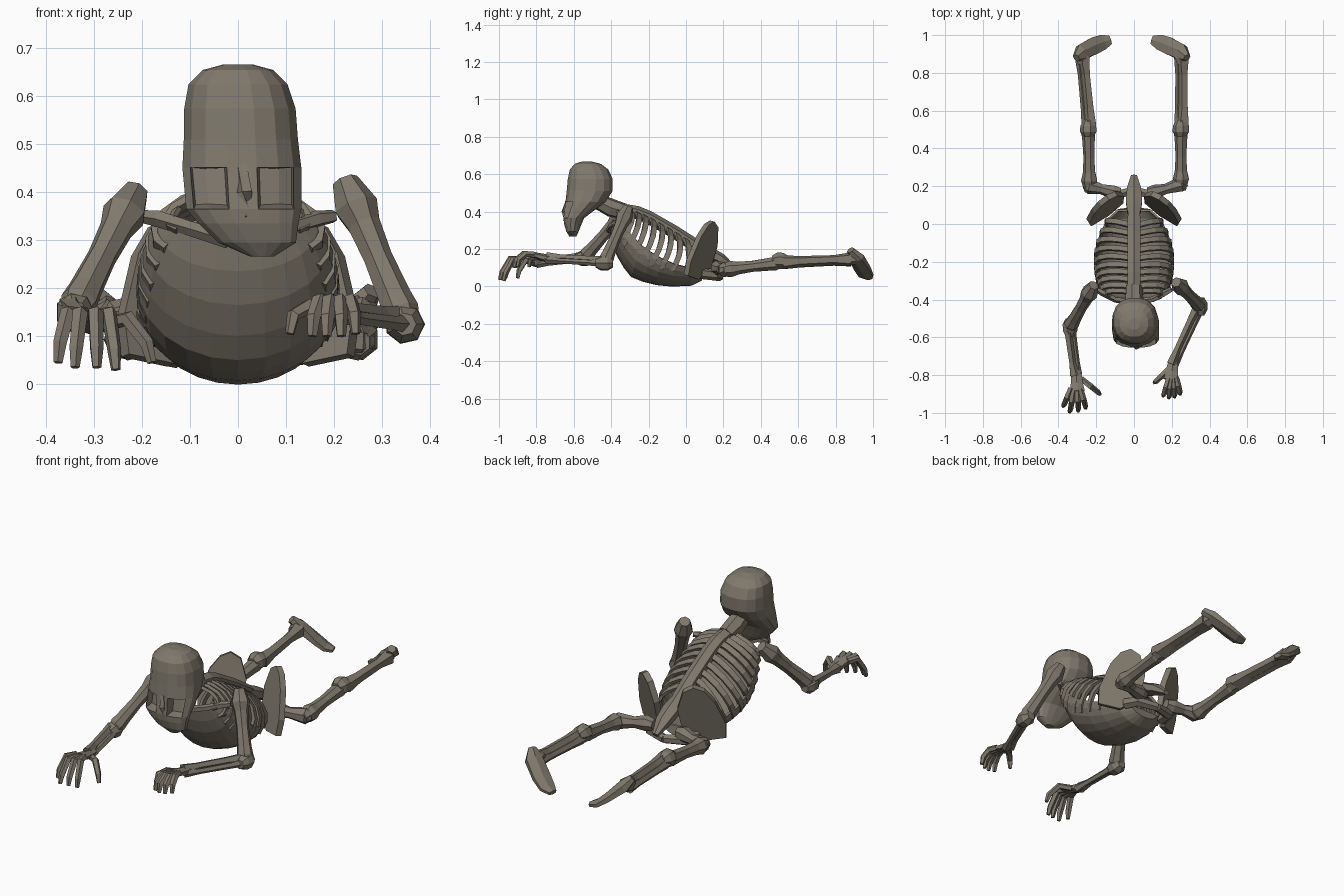
import bpy, bmesh, math
from mathutils import Vector as V

if "Cube" in bpy.data.objects:
    bpy.data.objects.remove(bpy.data.objects["Cube"])

bone_mat = bpy.data.materials.new("aged bone")
bone_mat.diffuse_color = (0.215, 0.19, 0.15, 1)
bone_mat.use_nodes = True
bone_mat.node_tree.nodes["Principled BSDF"].inputs["Base Color"].default_value = bone_mat.diffuse_color


def finish(name, bm, thick=0):
    bmesh.ops.recalc_face_normals(bm, faces=bm.faces)
    me = bpy.data.meshes.new(name)
    bm.to_mesh(me)
    bm.free()
    me.materials.append(bone_mat)
    ob = bpy.data.objects.new(name, me)
    bpy.context.collection.objects.link(ob)
    if thick:
        m = ob.modifiers.new("thickness", "SOLIDIFY")
        m.thickness, m.offset = thick, 0
    return ob


def loft(bm, rings, closed=True, caps=True):
    rows = [[bm.verts.new(p) for p in r] for r in rings]
    n = len(rows[0])
    for a, b in zip(rows, rows[1:]):
        for i in range(n if closed else n - 1):
            j = (i + 1) % n
            bm.faces.new((a[i], a[j], b[j], b[i]))
    if caps:
        bm.faces.new(rows[0])
        bm.faces.new(rows[-1])


def add_tube(bm, pts, radii, n=6, ref=(0, 0, 1)):
    """Faceted tube; each radius is a number or a (sideways, upwards) pair."""
    pts = [V(p) for p in pts]
    rings = []
    for i, p in enumerate(pts):
        t = (pts[min(i + 1, len(pts) - 1)] - pts[max(i - 1, 0)]).normalized()
        side = t.cross(V(ref)).normalized()
        up = side.cross(t)
        r = radii[i]
        rs, ru = r if isinstance(r, tuple) else (r, r)
        rings.append([p + side * rs * math.cos(2 * math.pi * (k + .5) / n)
                      + up * ru * math.sin(2 * math.pi * (k + .5) / n) for k in range(n)])
    loft(bm, rings)


def tube(name, pts, radii, n=6, ref=(0, 0, 1)):
    bm = bmesh.new()
    add_tube(bm, pts, radii, n, ref)
    return finish(name, bm)


def long_bone(name, p, q, r0, r, r1, n=7):
    """Bone with a slim shaft and knobbly ends."""
    p, q = V(p), V(q)
    d = (q - p).normalized()
    ts = (0, .1, .24, .5, .8, .92, 1)
    pts = [p.lerp(q, t) for t in ts]
    pts[0] -= d * r0 * .7
    pts[-1] += d * r1 * .6
    return tube(name, pts, (r0 * .6, r0, r * 1.15, r, r * 1.15, r1, r1 * .6), n)


def twin_bones(name, p, q, r, gap):
    """Two bones side by side, as in forearm and shin."""
    p, q = V(p), V(q)
    side = (q - p).cross(V((0, 0, 1))).normalized()
    bm = bmesh.new()
    for s, k in ((1, 1), (-1, .75)):
        o = side * s * gap + V((0, 0, s * gap * .6))
        pts = [p + o * .7, p.lerp(q, .25) + o, p.lerp(q, .75) + o, q + o * .7]
        add_tube(bm, pts, (r * k * 1.4, r * k, r * k * .9, r * k * 1.4), 5)
    return finish(name, bm)


# ---- skull: z, centre x, centre y, half width, half depth
levels = [(.266, .05, -.605, .025, .018), (.295, .04, -.607, .082, .034), (.335, .022, -.605, .106, .048),
          (.365, .012, -.60, .122, .056), (.452, .008, -.538, .126, .108), (.51, .006, -.515, .121, .125),
          (.575, .004, -.512, .118, .122), (.625, 0, -.518, .105, .105),
          (.655, 0, -.525, .075, .072), (.667, 0, -.53, .03, .03)]


def oval(z, cx, cy, rx, ry, n=16):
    f = lambda c: math.copysign(abs(c) ** .85, c)
    return [V((cx + rx * f(math.sin(2 * math.pi * (k + .5) / n)),
               cy - ry * f(math.cos(2 * math.pi * (k + .5) / n)), z)) for k in range(n)]


bm = bmesh.new()
loft(bm, [oval(*l) for l in levels])
bmesh.ops.recalc_face_normals(bm, faces=bm.faces)
for s in (-1, 1):  # eye sockets
    mid = lambda f: f.calc_center_median()
    eye = [f for f in bm.faces if .38 < mid(f).z < .44 and .03 < s * (mid(f).x - .01) < .105 and mid(f).y < -.585]
    if eye:
        bmesh.ops.inset_region(bm, faces=eye, thickness=.007, depth=0)
        for v in {v for f in eye for v in f.verts}:
            v.co.y += .045
            v.co.z += .004
finish("skull", bm)
tube("nose_ridge", [(.01, -.632, .455), (.014, -.648, .40), (.02, -.645, .35)], (.016, .018, .012), 5)

# ---- spine
tube("neck", [(0, -.33, .40), (0, -.40, .42), (0, -.45, .445), (0, -.50, .47)], (.045, .05, .045, .045), 7)
back = [(-.37, .40), (-.32, .405), (-.26, .395), (-.20, .37), (-.13, .33), (-.06, .29), (.01, .245)]
belly = [(-.40, .30), (-.385, .21), (-.345, .125), (-.29, .055), (-.20, .02), (-.10, .004), (.03, .01)]
width = [.13, .175, .195, .205, .207, .19, .145]
tube("spine", [(0, y, z) for y, z in back] + [(0, .08, .205), (0, .15, .165)],
     [(.04, .035)] * 7 + [(.035, .03)] * 2, 6)
tube("sacrum", [(0, .06, .21), (0, .12, .18), (0, .19, .145), (0, .255, .10)],
     ((.04, .03), (.05, .035), (.042, .03), (.018, .012)), 6)


# ---- rib cage
def chest(t, deg):
    """Point on the chest at station t, deg measured from the spine."""
    i = min(int(t), 5)
    f = t - i
    mix = lambda a: V((0, *a[i])).lerp(V((0, *a[i + 1])), f)
    s, v, w = mix(back), mix(belly), width[i] + (width[i + 1] - width[i]) * f
    a = math.radians(deg)
    return (s + v) / 2 + (s - v) / 2 * math.cos(a) + V((w * math.sin(a), 0, 0))


bm = bmesh.new()
rows = []
for t in (0, .7, 1.5, 2.3, 3, 3.7, 4.4, 5.2, 6):
    start = 68 + 6 * t
    rows.append([chest(t, start + (360 - 2 * start) * k / 12) for k in range(13)])
rows.append([V((p.x * .6, p.y + .05, .06 + (p.z - .06) * .5)) for p in rows[-1]])
loft(bm, rows, closed=False, caps=False)
bm.verts.ensure_lookup_table()
bm.faces.new(bm.verts[-13:])
finish("breast_plate", bm, .012)
for s in (-1, 1):
    bm = bmesh.new()
    for k in range(10):
        t = .1 + k * .62
        pts = [chest(min(t + .4 * math.sin(math.radians(a * 1.5)), 6), a * s) for a in (2, 20, 40, 60, 80, 100, 115)]
        add_tube(bm, pts, [(.011, .02)] * 7, 4, (0, .8, -.5))
    finish("ribs", bm)
    tube("collar_bone", [(s * .02, -.41, .30), (s * .10, -.40, .325), (s * .165, -.365, .345), (s * .2, -.345, .35)],
         (.018, .016, .018, .014), 5)

# ---- pelvis
wing = [(.235, .06), (.245, .14), (.215, .27), (.18, .33), (.14, .35), (.095, .32), (.06, .22), (.065, .1), (.14, .04)]
for s in (-1, 1):
    bm = bmesh.new()
    bm.faces.new([bm.verts.new((s * x, .15 - .65 * x + .27 * (z - .05), z)) for x, z in wing])
    finish("hip_wing", bm, .03)
    tube("pubic_bone", [(s * .12, .08, .07), (s * .1, .15, .06), (0, .18, .05)], (.03, .028, .022), 6)

# ---- legs: hip, knee, ankle and toe for each side
for s, hip, knee, ankle, toe in (
        (-1, (-.235, .20, .09), (-.24, .50, .125), (-.275, .88, .14), (-.125, .975, .045)),
        (1, (.25, .21, .09), (.25, .50, .125), (.25, .88, .14), (.095, .975, .045))):
    h = V(hip)
    tube("thigh_neck", [(s * .07, .165, .10), (s * .11, .168, .10), (s * .17, .185, .095), h, h + V((s * .03, .01, 0))],
         (.028, .04, .028, .042, .02), 7)
    long_bone("thigh_bone", hip, knee, .045, .030, .038)
    tube("knee", [V(knee) + V((0, d, .012)) for d in (-.04, -.012, .02, .05)], (.028, .046, .044, .026), 7)
    twin_bones("shin_bones", V(knee) + V((0, .02, 0)), ankle, .028, .012)
    tube("ankle", [V(ankle) + V((0, d, .01)) for d in (-.035, 0, .03)], (.025, .038, .03), 6)
    a, t = V(ankle), V(toe)
    tube("foot", [a + V((s * .03, 0, .055)), a + V((0, .03, .015)), a.lerp(t, .45) + V((0, .022, -.005)),
                  a.lerp(t, .75) + V((0, .012, -.012)), t],
         ((.022, .02), (.048, .032), (.052, .022), (.046, .017), (.025, .012)), 6)

# ---- arms: shoulder, elbow, wrist, then thumb and four finger tips
arms = [
    ((-.225, -.345, .38), (-.34, -.545, .155), (-.305, -.80, .125),
     [(-.18, -.90, .045), (-.255, -.975, .03), (-.295, -.99, .035), (-.34, -.995, .035), (-.375, -.965, .045)]),
    ((.235, -.32, .395), (.348, -.435, .13), (.205, -.745, .15),
     [(.108, -.84, .105), (.155, -.91, .10), (.185, -.92, .10), (.215, -.915, .10), (.245, -.90, .105)])]
for sh, el, wr, tips in arms:
    long_bone("upper_arm_bone", sh, el, .047, .031, .04)
    tube("elbow", [V(el) + V((0, d, -.005)) for d in (.045, .015, -.02, -.05)], (.024, .042, .04, .024), 7)
    twin_bones("forearm_bones", el, wr, .021, .013)
    w = V(wr)
    k = w.lerp(V(tips[2]), .45)
    k.z = w.z + .022
    tube("palm", [w + V((0, .03, 0)), w, w.lerp(k, .5), k],
         ((.022, .02), (.032, .022), (.036, .018), (.046, .014)), 6)
    bm = bmesh.new()
    for i, tip in enumerate(tips):
        tip = V(tip)
        base = w.lerp(tip, .2 if i == 0 else .42)
        base.z = w.z + (.0 if i == 0 else .02)
        bend = base.lerp(tip, .5)
        bend.z = w.z + (.012 if i == 0 else .024)
        low = base.lerp(tip, .9)
        low.z = tip.z + .04
        add_tube(bm, [base, bend, low, tip], (.016, .017, .015, .010), 5)
    finish("fingers", bm)
